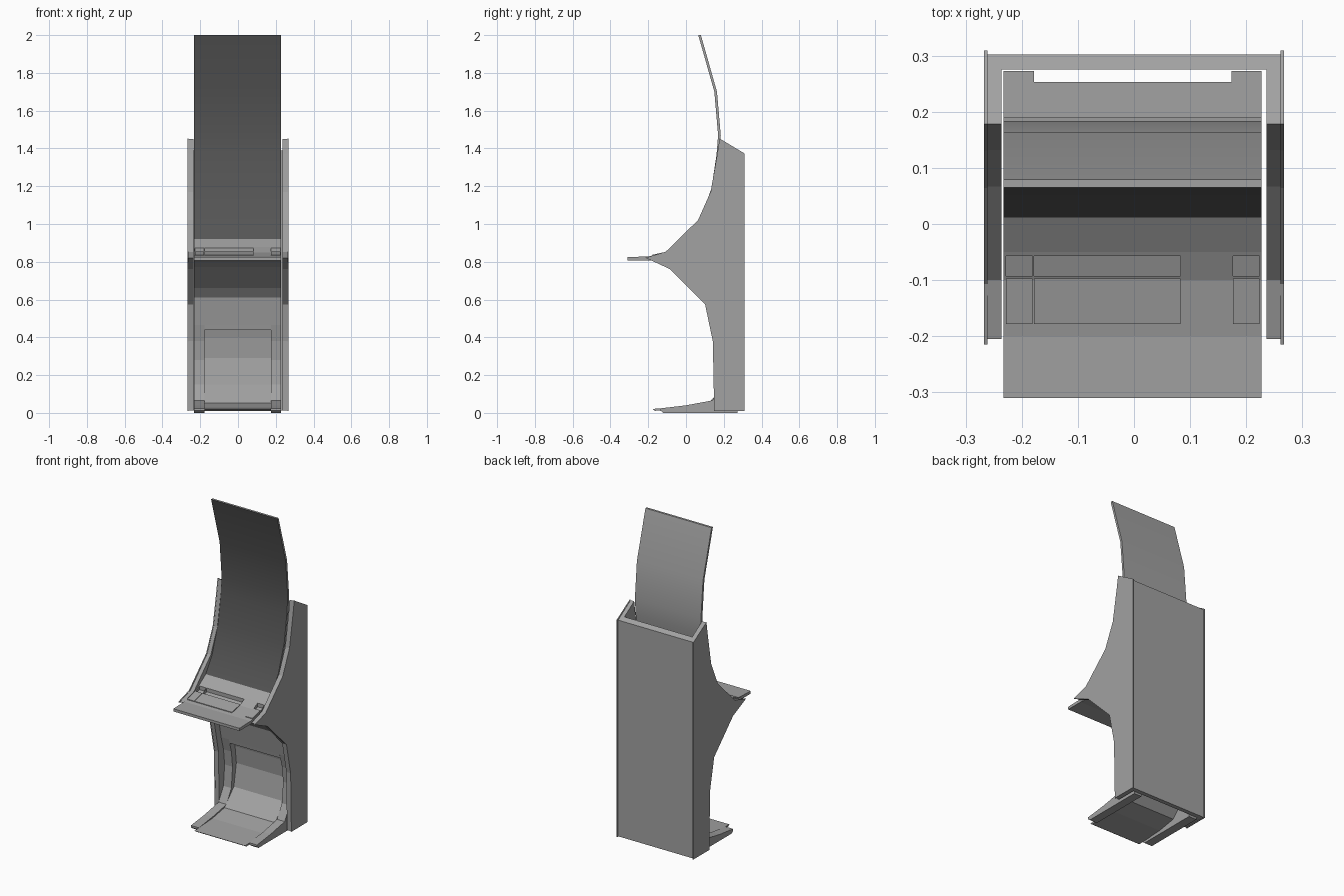
import bpy, bmesh, math
from mathutils import Vector

if "Cube" in bpy.data.objects:
    bpy.data.objects.remove(bpy.data.objects["Cube"])

grey = bpy.data.materials.new("mid_grey")
grey.diffuse_color = (0.36, 0.36, 0.36, 1)
grey.use_nodes = True
grey.node_tree.nodes["Principled BSDF"].inputs["Base Color"].default_value = grey.diffuse_color
dark = bpy.data.materials.new("dark_grey")
dark.diffuse_color = (0.09, 0.09, 0.09, 1)
dark.use_nodes = True
dark.node_tree.nodes["Principled BSDF"].inputs["Base Color"].default_value = dark.diffuse_color


def extrude(name, profile, x0, x1, smooth=False, mat=grey):
    """Extrude a (y, z) profile from x0 to x1."""
    bm = bmesh.new()
    face = bm.faces.new([bm.verts.new((x0, y, z)) for y, z in profile])
    ext = bmesh.ops.extrude_face_region(bm, geom=[face])
    moved = [v for v in ext["geom"] if isinstance(v, bmesh.types.BMVert)]
    bmesh.ops.translate(bm, verts=moved, vec=Vector((x1 - x0, 0, 0)))
    bmesh.ops.recalc_face_normals(bm, faces=bm.faces)
    me = bpy.data.meshes.new(name)
    bm.to_mesh(me)
    bm.free()
    me.materials.append(mat)
    ob = bpy.data.objects.new(name, me)
    bpy.context.collection.objects.link(ob)
    if smooth:
        bpy.ops.object.select_all(action='DESELECT')
        ob.select_set(True)
        bpy.context.view_layer.objects.active = ob
        bpy.ops.object.shade_smooth_by_angle(angle=math.radians(35))
    return ob


def sheet(name, path, dy, dz, x0, x1, smooth=False):
    """Thin sheet: a path closed with its own shifted copy."""
    back = [(y + dy, z + dz) for y, z in reversed(path)]
    return extrude(name, path + back, x0, x1, smooth)


L, R = -0.233, 0.227      # inner sheet width
AL, AR = -0.178, 0.174    # alcove width

# Side panels with a slightly larger thin outer skin
side = [(0.302, 0.012), (0.302, 1.372), (0.178, 1.45), (0.166, 1.37),
        (0.132, 1.17), (0.067, 1.02), (-0.10, 0.853), (-0.205, 0.821),
        (-0.08, 0.762), (0.103, 0.575), (0.143, 0.38), (0.150, 0.012)]
skin = [(0.18 + (y - 0.18) * 1.025, 0.75 + (z - 0.75) * 1.004) for y, z in side]
skin[0], skin[1] = (0.309, 0.009), (0.309, 1.374)
for s, label in ((-1, "left"), (1, "right")):
    extrude(label + "_side_panel", side, s * 0.236, s * 0.263)
    extrude(label + "_side_trim", skin, s * 0.261, s * 0.267)

# Back panel
extrude("back_panel", [(0.275, 0.012), (0.302, 0.012), (0.302, 1.372),
                       (0.275, 1.389)], -0.262, 0.262)

# Tall curved front display sheet, dark on its front face
screen = sheet("display_sheet", [(0.012, 0.92), (0.075, 1.017), (0.135, 1.19),
                                 (0.162, 1.37), (0.170, 1.47), (0.150, 1.70),
                                 (0.065, 2.0)], 0.014, 0, L, R, True)
screen.data.materials.append(dark)
for p in screen.data.polygons:
    if p.normal.y < -0.5 and abs(p.normal.x) < 0.5:
        p.material_index = 1

# Control deck with its curved underside
deck = extrude("control_deck", [
    (-0.31, 0.825), (-0.20, 0.828), (-0.10, 0.850), (-0.05, 0.877),
    (0.012, 0.92), (0.026, 0.92), (0.19, 0.60), (0.19, 0.465),
    (0.165, 0.465), (0.135, 0.61), (0.09, 0.66), (-0.05, 0.772),
    (-0.12, 0.80), (-0.20, 0.808), (-0.31, 0.808)], L, R)

# Recesses in the deck: one wide slot and two small ones
for i, (x0, x1) in enumerate(((AL, 0.083), (-0.228, -0.181), (0.176, 0.224))):
    cut = extrude("recess_cutter_%d" % i, [(-0.093, 0.836), (-0.057, 0.850),
                                           (-0.057, 0.95), (-0.093, 0.95)], x0, x1)
    cut.hide_render = True
    cut.hide_set(True)
    mod = deck.modifiers.new("recess", 'BOOLEAN')
    mod.object = cut
    mod.operation = 'DIFFERENCE'
    mod.solver = 'EXACT'
    # Low plate in front of each recess
    extrude("deck_plate_%d" % i, [(-0.178, 0.828), (-0.097, 0.842),
                                  (-0.097, 0.855), (-0.178, 0.837)], x0, x1)

# Lower side rails beside the alcove, running out into feet
rail = [(-0.135, 0.012), (-0.12, 0.0), (0.273, 0.0), (0.273, 0.465),
        (0.165, 0.465), (0.188, 0.38), (0.20, 0.28), (0.188, 0.15),
        (0.14, 0.066), (0.0, 0.04), (-0.135, 0.024)]
extrude("left_rail", rail, L, AL)
extrude("right_rail", rail, AR, R)

# Alcove: faceted back sheet that runs forward into a tray
sheet("alcove_sheet", [(-0.178, 0.021), (0.0, 0.032), (0.12, 0.053),
                       (0.213, 0.15), (0.238, 0.29), (0.225, 0.40),
                       (0.212, 0.45)], 0.014, -0.010, AL, AR)

# Lip over the alcove
extrude("alcove_lip", [(0.17, 0.44), (0.253, 0.44), (0.253, 0.466),
                       (0.165, 0.466)], AL, AR)
